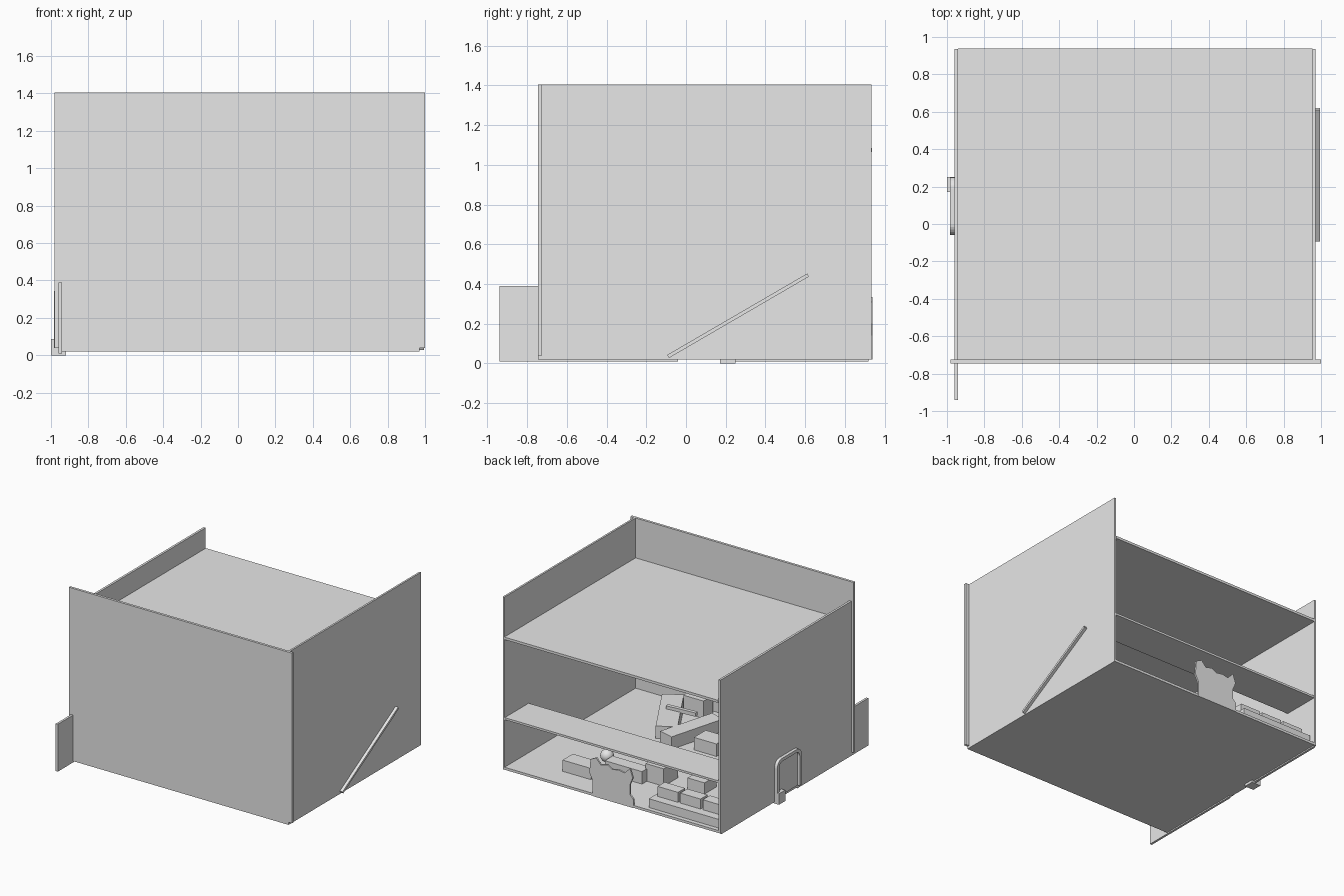
import bpy, bmesh, math
from mathutils import Vector

cube = bpy.data.objects.get("Cube")
if cube:
    bpy.data.objects.remove(cube, do_unlink=True)

grey = bpy.data.materials.new("plain_grey")
grey.use_nodes = True
grey.diffuse_color = (0.8, 0.8, 0.8, 1)
grey.node_tree.nodes["Principled BSDF"].inputs["Base Color"].default_value = (0.8, 0.8, 0.8, 1)


def finish(name, bm):
    bmesh.ops.recalc_face_normals(bm, faces=bm.faces)
    mesh = bpy.data.meshes.new(name)
    bm.to_mesh(mesh)
    bm.free()
    mesh.materials.append(grey)
    obj = bpy.data.objects.new(name, mesh)
    bpy.context.collection.objects.link(obj)
    return obj


def box(name, x, y, z):
    """Box from (low, high) ranges on each axis."""
    bm = bmesh.new()
    bmesh.ops.create_cube(bm, size=1)
    for v in bm.verts:
        v.co = [r[0] + (c + 0.5) * (r[1] - r[0]) for r, c in zip((x, y, z), v.co)]
    return finish(name, bm)


def beam(name, start, end, width, height):
    """Box running from start to end."""
    a, b = Vector(start), Vector(end)
    turn = (b - a).to_track_quat('Y', 'Z')
    bm = bmesh.new()
    bmesh.ops.create_cube(bm, size=1)
    for v in bm.verts:
        v.co = (a + b) / 2 + turn @ Vector((v.co.x * width, v.co.y * (b - a).length, v.co.z * height))
    return finish(name, bm)


def extrude_profile(name, points, place, depth):
    """Flat outline given thickness; place maps 2D points to 3D."""
    bm = bmesh.new()
    face = bm.faces.new([bm.verts.new(place(*p)) for p in points])
    new = bmesh.ops.extrude_face_region(bm, geom=[face])["geom"]
    bmesh.ops.translate(bm, vec=depth, verts=[g for g in new if isinstance(g, bmesh.types.BMVert)])
    return finish(name, bm)


# Main shell, open at the back
DEPTH = (-0.725, 0.935)
box("floor", (-0.96, 0.97), (-0.745, 0.935), (0.02, 0.04))
box("front_wall", (-0.98, 1.0), (-0.745, -0.725), (0.04, 1.405))
box("left_wall", (0.955, 0.97), DEPTH, (0.02, 1.405))
box("right_wall", (-0.96, -0.942), DEPTH, (0.02, 1.25))
box("upper_floor", (-0.942, 0.955), (-0.725, 0.938), (1.065, 1.085))
box("back_shelf", (-0.942, 0.955), (0.63, 0.933), (0.42, 0.437))

# Low panels along the right wall, with the doorway between them
box("low_panel_front", (-0.959, -0.941), (-0.94, -0.04), (0.01, 0.39))
box("low_panel_back", (-0.959, -0.941), (0.235, 0.92), (0.01, 0.39))

# Sloping rail on the left wall
beam("sloping_rail", (0.982, -0.09, 0.035), (0.982, 0.615, 0.445), 0.024, 0.018)

# Door leaf, arched frame and foot block
box("door_leaf", (-0.968, -0.955), (-0.03, 0.22), (0.04, 0.32))


def arch(half, top, radius):
    corner = [(half - radius + radius * math.cos(t), top - radius + radius * math.sin(t))
              for t in (i * math.pi / 12 for i in range(7))]
    return [(half, 0.04)] + corner + [(-y, z) for y, z in reversed(corner)] + [(-half, 0.04)]


outer, inner = arch(0.155, 0.345, 0.06), arch(0.13, 0.32, 0.04)
extrude_profile("door_frame", outer + inner[::-1],
                lambda y, z: (-0.985, y + 0.095, z), (0.025, 0, 0))
box("door_foot", (-1.0, -0.92), (0.17, 0.25), (0.0, 0.088))

# Wavy upright screen at the open back
outline = [(0.17, 0.02), (0.17, 0.14), (0.2, 0.2), (0.19, 0.31), (0.14, 0.335), (0.1, 0.29),
           (0.04, 0.305), (0, 0.28), (-0.06, 0.29), (-0.11, 0.28), (-0.16, 0.33),
           (-0.185, 0.26), (-0.16, 0.2), (-0.16, 0.12), (-0.19, 0.09), (-0.19, 0.02)]
extrude_profile("wavy_screen", outline, lambda x, z: (x, 0.925, z), (0, 0.014, 0))

# Bench with three cushions
box("bench_seat", (-0.93, -0.3), (0.7, 0.9), (0.04, 0.11))
for i in range(3):
    x = -0.91 + i * 0.2
    box(f"bench_cushion_{i + 1}", (x, x + 0.18), (0.74, 0.83), (0.11, 0.19))

# Loose blocks and ball on the floor
box("block_wide", (0.32, 0.57), (0.62, 0.75), (0.04, 0.13))
box("block_long", (-0.03, 0.3), (0.5, 0.6), (0.04, 0.14))
box("block_tall", (-0.18, -0.02), (0.36, 0.54), (0.04, 0.18))
box("block_small", (-0.5, -0.35), (0.33, 0.48), (0.04, 0.13))
box("block_far", (0.25, 0.43), (-0.7, -0.58), (0.04, 0.18))
beam("beam_long", (0.27, -0.14, 0.09), (0.55, -0.62, 0.09), 0.16, 0.1)
beam("beam_cross", (0.2, -0.03, 0.09), (0.07, -0.5, 0.09), 0.13, 0.1)
beam("thin_bar", (0.45, -0.4, 0.15), (0.2, -0.42, 0.15), 0.03, 0.03)
box("block_side", (-0.2, 0.0), (-0.25, -0.1), (0.04, 0.14))

bm = bmesh.new()
bmesh.ops.create_uvsphere(bm, u_segments=24, v_segments=12, radius=0.05)
bmesh.ops.translate(bm, vec=(0.35, 0.5, 0.13), verts=bm.verts)
for f in bm.faces:
    f.smooth = True
finish("ball", bm)
